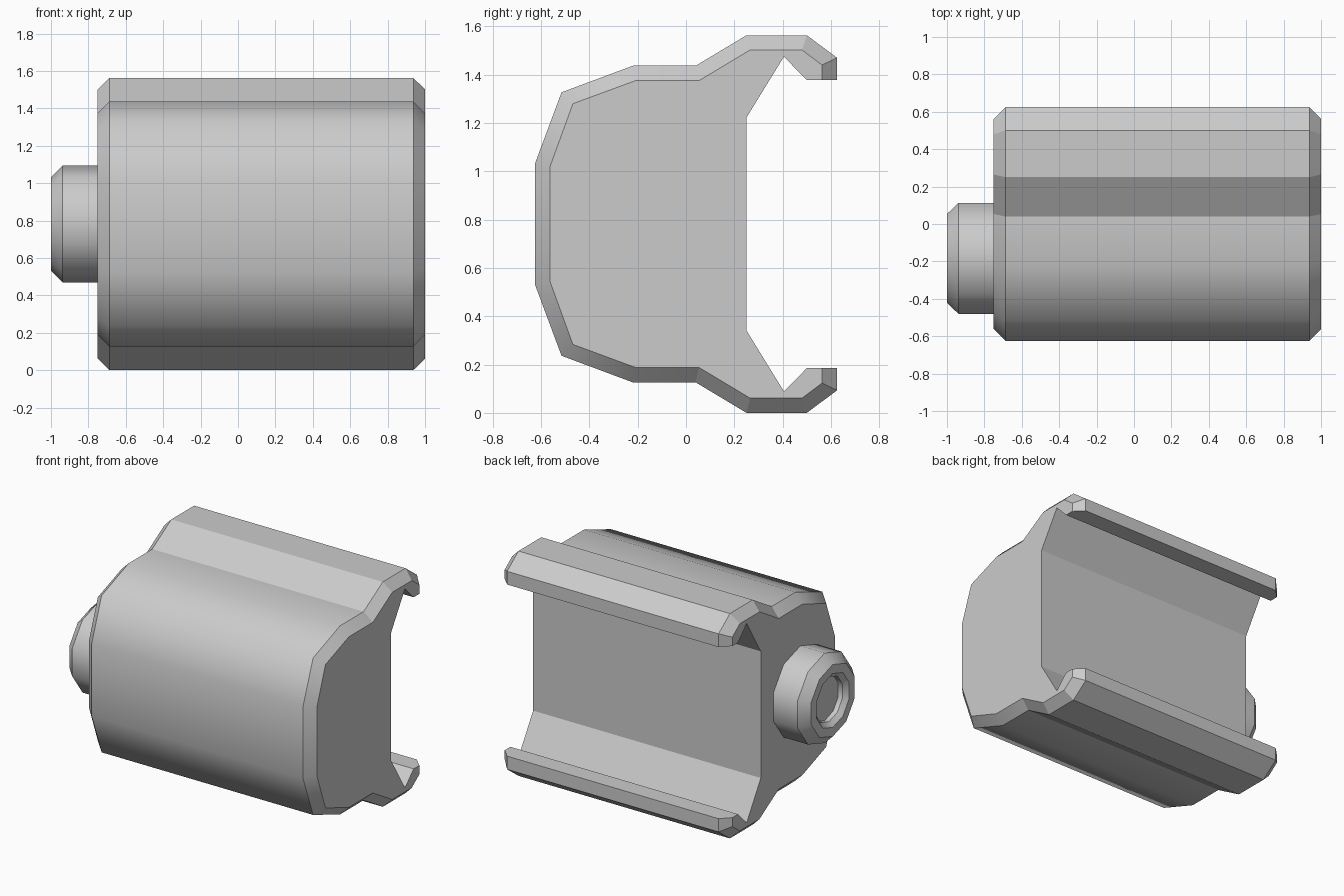
import bpy, bmesh, math

if "Cube" in bpy.data.objects:
    bpy.data.objects.remove(bpy.data.objects["Cube"])

CZ = 0.78125  # height of the mirror plane


def make_object(name, bm):
    bmesh.ops.recalc_face_normals(bm, faces=bm.faces)
    mesh = bpy.data.meshes.new(name)
    bm.to_mesh(mesh)
    bm.free()
    obj = bpy.data.objects.new(name, mesh)
    bpy.context.collection.objects.link(obj)
    return obj


def loft(name, rings, smooth_cols):
    """Bridge equal-length rings of points, cap both ends, keep ring edges sharp."""
    bm = bmesh.new()
    loops = [[bm.verts.new(p) for p in ring] for ring in rings]
    n = len(loops[0])
    for a, b in zip(loops, loops[1:]):
        for i in range(n):
            j = (i + 1) % n
            bm.faces.new((a[i], a[j], b[j], b[i])).smooth = i in smooth_cols
    bm.faces.new(loops[0])
    bm.faces.new(loops[-1])
    for loop in loops:
        for i in range(n):
            bm.edges.get((loop[i], loop[(i + 1) % n])).smooth = False
    return make_object(name, bm)


# Housing: upper half of the cross-section (y, height above the mirror plane)
inner = [(0.25, 0.44), (0.405, 0.692), (0.5, 0.596)]
outer = [(0.625, 0.596), (0.625, 0.688), (0.5, 0.781), (0.25, 0.781),
         (0.04, 0.655), (-0.22, 0.655), (-0.515, 0.545), (-0.625, 0.25)]
inset = [(0.5625, 0.596), (0.5625, 0.658), (0.48, 0.72), (0.265, 0.72),
         (0.053, 0.593), (-0.21, 0.593), (-0.468, 0.498), (-0.5625, 0.238)]


def section(x, shell):
    half = inner + shell
    full = half + [(y, -h) for y, h in reversed(half)]
    return [(x, y, CZ + h) for y, h in full]


# The rounded barrel side (columns 7 to 13) is smooth, the rails are flat
loft("housing",
     [section(-0.75, inset), section(-0.6875, outer),
      section(0.9375, outer), section(1.0, inset)],
     range(7, 14))


# Hollow end knob: ten-sided, chamfered, with a shallow recess
def decagon(x, r):
    return [(x, -0.184 + r * math.sin(i * math.tau / 10),
             CZ + r * math.cos(i * math.tau / 10)) for i in range(10)]


loft("end_knob",
     [decagon(x, r) for x, r in [(-0.75, 0.3125), (-0.9375, 0.3125), (-1.0, 0.25),
                                 (-1.0, 0.1875), (-0.97, 0.156), (-0.9375, 0.156)]],
     range(10))
